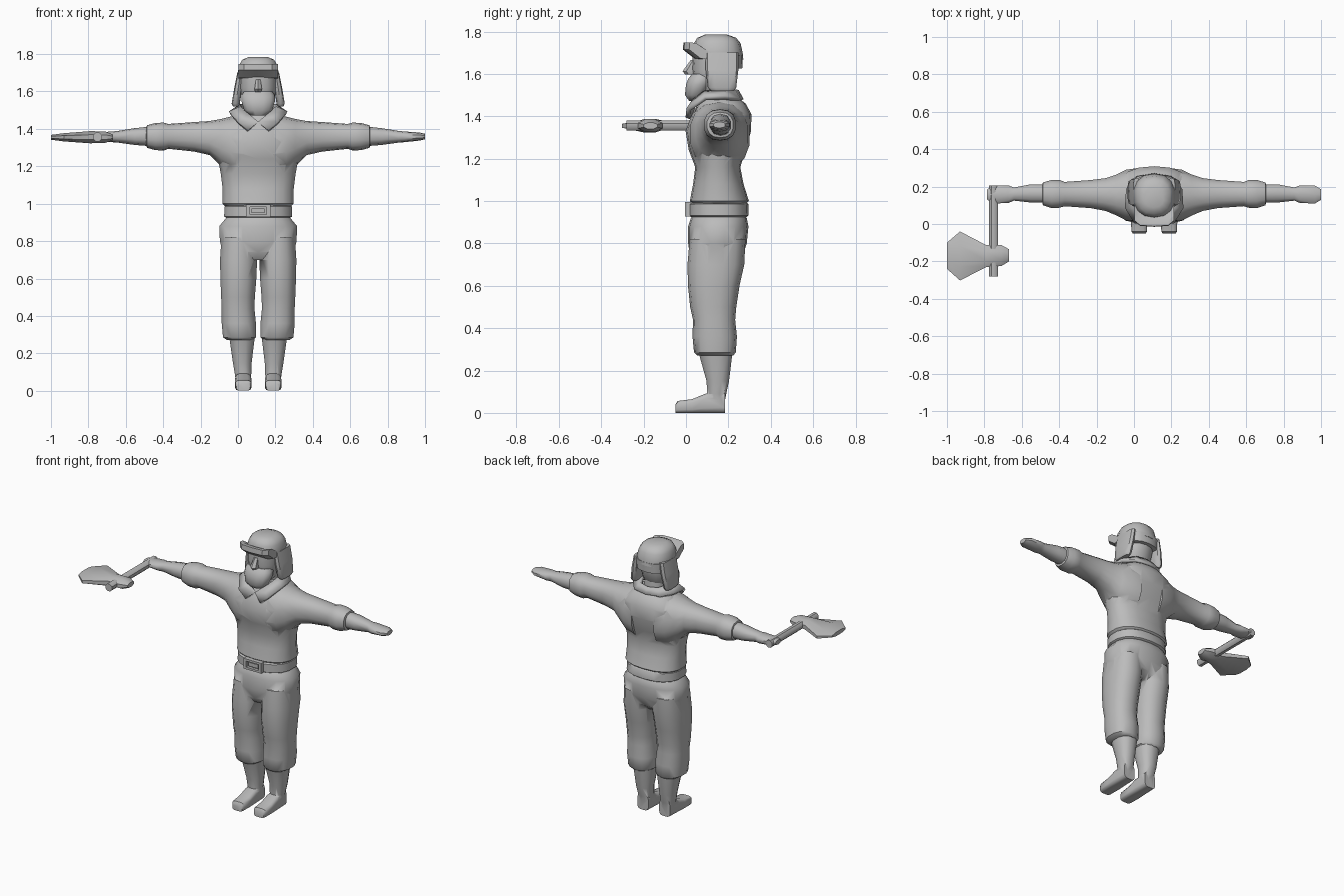
import bpy, bmesh, math

CX = 0.108  # centre line of the figure
GREY = bpy.data.materials.new("plain_grey")
GREY.diffuse_color = (0.5, 0.5, 0.5, 1)


def finish(name, bm, angle=45):
    bmesh.ops.recalc_face_normals(bm, faces=bm.faces[:])
    me = bpy.data.meshes.new(name)
    bm.to_mesh(me)
    bm.free()
    me.materials.append(GREY)
    ob = bpy.data.objects.new(name, me)
    bpy.context.collection.objects.link(ob)
    activate(ob)
    bpy.ops.object.shade_smooth_by_angle(angle=math.radians(angle))
    return ob


def activate(ob):
    bpy.ops.object.select_all(action='DESELECT')
    ob.select_set(True)
    bpy.context.view_layer.objects.active = ob


def bridge(bm, rings):
    n = len(rings[0])
    for a, b in zip(rings, rings[1:]):
        for i in range(n):
            j = (i + 1) % n
            bm.faces.new((a[i], a[j], b[j], b[i]))
    bm.faces.new(rings[0])
    bm.faces.new(rings[-1])


def loft(name, axis, rows, side=1, n=14, p=0.85, cx=CX):
    """Rows: (position on axis, low a, high a, low b, high b)."""
    bm = bmesh.new()
    rings = []
    for t, a0, a1, b0, b1 in rows:
        ring = []
        for i in range(n):
            th = 2 * math.pi * (i + 0.5) / n
            c, s = math.cos(th), math.sin(th)
            c = math.copysign(abs(c) ** p, c)
            s = math.copysign(abs(s) ** p, s)
            k = math.cos(math.pi / n) ** p
            v = [(a0 + a1) / 2 + c / k * (a1 - a0) / 2,
                 (b0 + b1) / 2 + s / k * (b1 - b0) / 2]
            v.insert(axis, t)
            ring.append(bm.verts.new((cx + side * v[0], v[1], v[2])))
        rings.append(ring)
    bridge(bm, rings)
    return finish(name, bm)


def column(name, rows, **kw):
    """Upright loft on the centre line: (z, half width, y0, y1)."""
    return loft(name, 2, [(z, -w, w, y0, y1) for z, w, y0, y1 in rows], **kw)


def union(base, others):
    for o in others:
        m = base.modifiers.new("join", 'BOOLEAN')
        m.operation, m.solver, m.object = 'UNION', 'EXACT', o
        activate(base)
        bpy.ops.object.modifier_apply(modifier=m.name)
        bpy.data.objects.remove(o)


def box(name, x0, x1, y0, y1, z0, z1):
    bm = bmesh.new()
    bmesh.ops.create_cube(bm, size=1)
    for v in bm.verts:
        v.co = (CX + (x0 + x1) / 2 + v.co.x * (x1 - x0),
                (y0 + y1) / 2 + v.co.y * (y1 - y0),
                (z0 + z1) / 2 + v.co.z * (z1 - z0))
    return finish(name, bm, 30)


SIDES = ((1, "left"), (-1, "right"))

# Sweater: torso merged with both sleeves and their rolled cuffs
sweater = column("sweater", [
    (.975, .165, .04, .27), (1.0, .19, .02, .295), (1.08, .19, .035, .27),
    (1.16, .20, .045, .255), (1.24, .215, .015, .28), (1.33, .22, 0, .305),
    (1.41, .20, .03, .307), (1.46, .14, .06, .28), (1.50, .09, .08, .23)], n=18)
sleeves = [loft(s + "_sleeve", 0, [
    (.08, .015, .30, 1.15, 1.47), (.15, .02, .29, 1.17, 1.462),
    (.20, .045, .265, 1.205, 1.45), (.26, .07, .245, 1.262, 1.44),
    (.34, .085, .235, 1.28, 1.435), (.48, .095, .225, 1.295, 1.425),
    (.505, .087, .235, 1.286, 1.432), (.55, .085, .235, 1.288, 1.43),
    (.595, .10, .222, 1.30, 1.418), (.60, .12, .20, 1.32, 1.40)], k) for k, s in SIDES]
union(sweater, sleeves)

# Forearms and flat hands
for k, s in SIDES:
    loft(s + "_forearm_and_hand", 0, [
        (.58, .115, .21, 1.31, 1.41), (.66, .115, .212, 1.316, 1.402),
        (.75, .125, .195, 1.328, 1.388), (.78, .112, .207, 1.33, 1.385),
        (.86, .11, .205, 1.338, 1.38), (.893, .13, .185, 1.345, 1.373)], k, n=10)

# Trousers: hips merged with two baggy legs
trousers = column("trousers", [
    (.70, .12, .05, .22), (.74, .19, .02, .265), (.80, .205, .012, .285),
    (.88, .208, .012, .293), (.92, .175, .025, .285), (.94, .16, .04, .27)], n=18)
legs = [loft(s + "_leg", 2, [
    (.27, .03, .165, .055, .22), (.285, .012, .188, .04, .233),
    (.36, .012, .195, .033, .238), (.44, .02, .195, .035, .23),
    (.50, .018, .198, .022, .235), (.60, .01, .202, .012, .25),
    (.70, .006, .204, .01, .272), (.82, .006, .196, .02, .278)], k) for k, s in SIDES]
union(trousers, legs)

# Boots: shaft merged with a low foot
for k, s in SIDES:
    boot = loft(s + "_boot", 2, [
        (.04, .042, .118, .105, .18), (.09, .037, .125, .10, .19),
        (.15, .035, .135, .097, .203), (.29, .018, .155, .058, .22)], k, n=12)
    foot = loft(s + "_foot", 1, [
        (-.05, .045, .115, 0, .04), (-.04, .038, .122, 0, .056),
        (.03, .036, .124, 0, .065), (.09, .037, .123, 0, .09),
        (.183, .04, .12, 0, .10)], k, n=12, p=.5)
    union(boot, [foot])

# Belt and buckle
column("belt", [(.925, .172, .025, .285), (.932, .182, .014, .294),
                (.985, .180, .014, .292), (.992, .17, .025, .285)], n=18)
box("buckle_plate", -.035, .035, .004, .04, .95, .975)
for k, s in SIDES:
    box(s + "_buckle_bar", k * .055 - .01, k * .055 + .01, -.004, .04, .928, .996)
box("buckle_top_bar", -.045, .045, -.004, .04, .982, .996)
box("buckle_bottom_bar", -.045, .045, -.004, .04, .928, .942)

# Collar: mirrored strip folded over the neckline
inner = [(0, .03, 1.435), (.05, .04, 1.475), (.09, .09, 1.512),
         (.09, .17, 1.525), (.06, .225, 1.52), (0, .24, 1.518)]
outer = [(.055, .008, 1.39), (.105, .012, 1.432), (.152, .09, 1.485),
         (.145, .185, 1.488), (.09, .248, 1.478), (0, .262, 1.475)]
bm = bmesh.new()
for k, s in SIDES:
    a, b = [[bm.verts.new((CX + k * x, y, z)) for x, y, z in r] for r in (inner, outer)]
    for i in range(5):
        bm.faces.new((a[i], a[i + 1], b[i + 1], b[i]))
bmesh.ops.remove_doubles(bm, verts=bm.verts[:], dist=.0005)
collar = finish("collar", bm, 50)
solid = collar.modifiers.new("thickness", 'SOLIDIFY')
solid.thickness, solid.offset = .022, 0

# Neck, head, beard and nose
column("neck", [(1.45, .07, .09, .23), (1.57, .066, .10, .22)], n=12)
column("head", [(1.51, .06, .07, .19), (1.55, .085, .045, .225),
                (1.62, .096, .03, .24), (1.70, .098, .035, .245)])
column("beard", [(1.472, .04, .015, .06), (1.50, .075, -.005, .09),
                 (1.55, .09, 0, .12), (1.58, .088, .012, .13),
                 (1.60, .075, .03, .12)], n=12)
column("nose", [(1.598, .016, .0, .06), (1.612, .02, -.012, .06),
                (1.665, .012, .025, .07)], n=6)

# Fur cap: crown, nape, ear flaps and turned-up front
column("cap_crown", [
    (1.668, .108, .035, .268), (1.70, .11, .032, .265), (1.745, .10, .04, .255),
    (1.77, .085, .055, .235), (1.785, .05, .09, .195)])
column("cap_nape", [(1.625, .095, .14, .264), (1.69, .105, .12, .267)])
for k, s in SIDES:
    loft(s + "_ear_flap", 2, [
        (1.52, .105, .135, .12, .225), (1.535, .098, .142, .105, .235),
        (1.62, .085, .128, .095, .245), (1.70, .075, .112, .095, .245)], k, n=10, p=.6)
profile = [(-.012, 1.748), (.015, 1.746), (.085, 1.70),
           (.08, 1.67), (.04, 1.672), (-.015, 1.715)]
bm = bmesh.new()
bridge(bm, [[bm.verts.new((CX + x, y + dy, z)) for y, z in profile]
            for x, dy in ((-.105, .03), (-.075, .005), (0, 0), (.075, .005), (.105, .03))])
finish("cap_front_flap", bm, 30)

# Axe held in the right hand
loft("axe_handle", 1, [(-.28, -.775, -.728, 1.333, 1.38),
                       (.205, -.775, -.728, 1.333, 1.38)], n=8, p=1, cx=0)
loft("axe_head", 0, [
    (-1.0, -.24, -.10, 1.342, 1.368), (-.93, -.302, -.04, 1.333, 1.377),
    (-.79, -.23, -.113, 1.323, 1.388), (-.71, -.225, -.112, 1.325, 1.386),
    (-.668, -.20, -.135, 1.34, 1.37)], n=8, p=1, cx=0)
